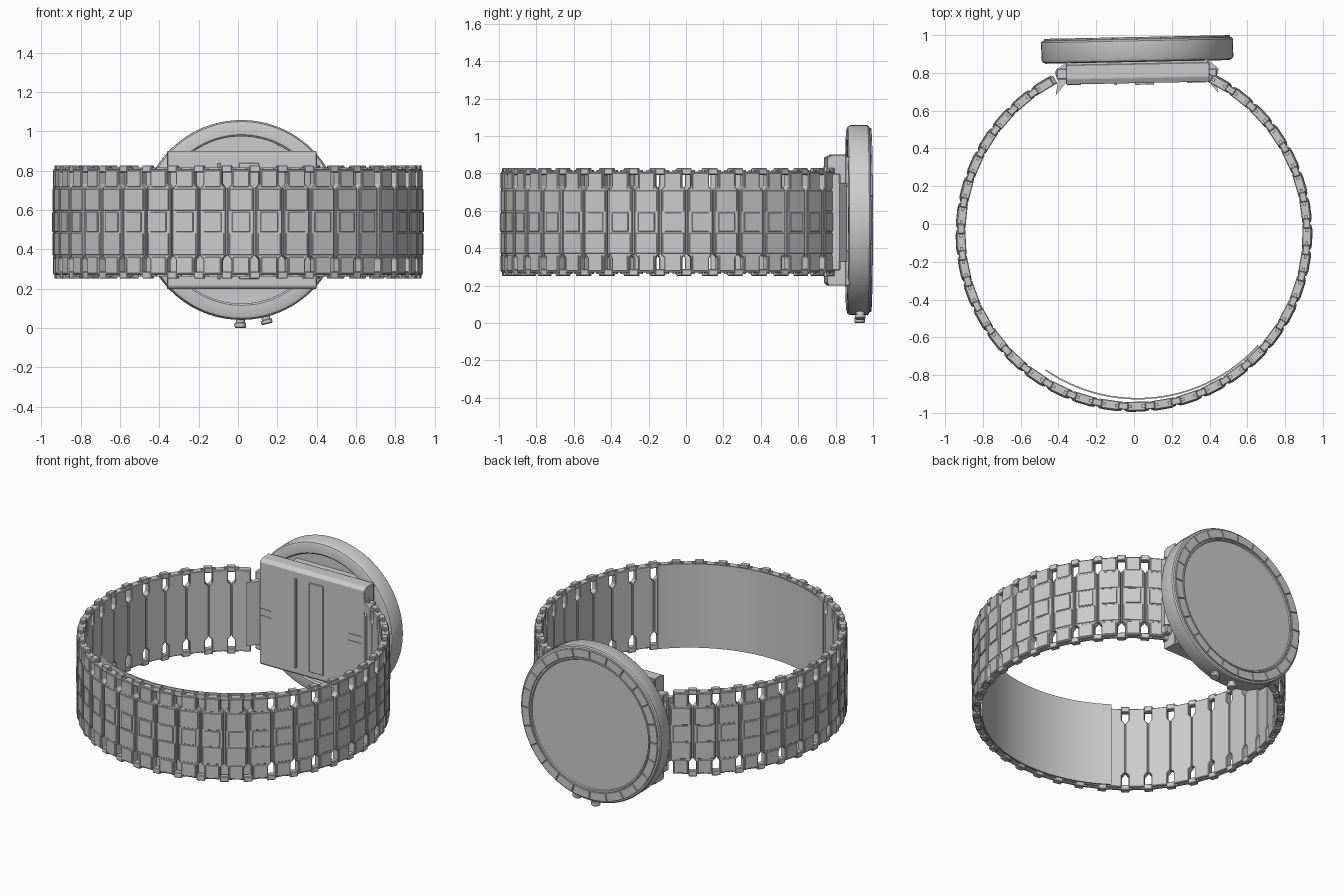
import bpy, bmesh, math
from mathutils import Matrix, Vector

if "Cube" in bpy.data.objects:
    bpy.data.objects.remove(bpy.data.objects["Cube"])

BAND_Y, MID_Z = -0.05, 0.54
col = bpy.context.collection


def add_prism(bm, pts, vec, bevel=0.0):
    """Extrude a closed 3D outline along vec, optionally with small bevels."""
    part = bmesh.new()
    face = part.faces.new([part.verts.new(p) for p in pts])
    ext = bmesh.ops.extrude_face_region(part, geom=[face], use_keep_orig=True)
    moved = [g for g in ext["geom"] if isinstance(g, bmesh.types.BMVert)]
    bmesh.ops.translate(part, verts=moved, vec=vec)
    bmesh.ops.recalc_face_normals(part, faces=part.faces[:])
    if bevel:
        bmesh.ops.bevel(part, geom=part.edges[:], offset=bevel, segments=1,
                        affect='EDGES', profile=0.5)
    tmp = bpy.data.meshes.new("tmp")
    part.to_mesh(tmp)
    part.free()
    bm.from_mesh(tmp)
    bpy.data.meshes.remove(tmp)


def add_box(bm, x, y, z, bevel=0.0):
    pts = [(x[0], y[0], z[0]), (x[0], y[1], z[0]), (x[0], y[1], z[1]), (x[0], y[0], z[1])]
    add_prism(bm, pts, (x[1] - x[0], 0, 0), bevel)


def to_mesh(bm, name):
    me = bpy.data.meshes.new(name)
    bm.to_mesh(me)
    bm.free()
    return me


def place(me, name, matrix=Matrix()):
    ob = bpy.data.objects.new(name, me)
    ob.matrix_world = matrix
    col.objects.link(ob)
    return ob


def smooth(ob, angle=30):
    bpy.ops.object.select_all(action='DESELECT')
    ob.select_set(True)
    bpy.context.view_layer.objects.active = ob
    bpy.ops.object.shade_smooth_by_angle(angle=math.radians(angle))


def lathe(profile, name, matrix, steps=96):
    """Spin (radius, height) points about the local z axis."""
    bm = bmesh.new()
    vs = [bm.verts.new((r, 0, h)) for r, h in profile]
    es = [bm.edges.new(p) for p in zip(vs, vs[1:])]
    bmesh.ops.spin(bm, geom=vs + es, cent=(0, 0, 0), axis=(0, 0, 1),
                   angle=math.tau, steps=steps, use_duplicate=False)
    bmesh.ops.remove_doubles(bm, verts=bm.verts[:], dist=1e-5)
    bmesh.ops.recalc_face_normals(bm, faces=bm.faces[:])
    ob = place(to_mesh(bm, name), name, matrix)
    smooth(ob)
    return ob


# Bracelet link: wide waist, narrow ends, raised panels (x is radial)
bm = bmesh.new()
half = [(-0.048, -0.27), (0.048, -0.27), (0.048, -0.19), (0.068, -0.17)]
outline = half + [(-y, -z) for y, z in half] + [(-0.068, -0.17), (-0.048, -0.19)]
outline = [(0.048, -0.27), (0.048, -0.19), (0.067, -0.17), (0.067, 0.17), (0.048, 0.19), (0.048, 0.27)]
outline += [(-y, z) for y, z in reversed(outline)]
add_prism(bm, [(0.891, y, z) for y, z in outline], (0.047, 0, 0), 0.004)
add_box(bm, (0.93, 0.944), (-0.045, 0.045), (-0.05, 0.05), 0.002)
for s in (-1, 1):
    add_box(bm, (0.93, 0.942), (-0.058, 0.058), sorted((s * 0.058, s * 0.168)), 0.002)
    add_box(bm, (0.93, 0.941), (-0.04, 0.04), sorted((s * 0.178, s * 0.262)), 0.002)
link = to_mesh(bm, "bracelet_link")

# Connector between neighbouring links: end tabs, caps and a thin middle hinge
bm = bmesh.new()
for s in (-1, 1):
    add_box(bm, (0.897, 0.934), (-0.026, 0.026), sorted((s * 0.252, s * 0.288)), 0.004)
    add_box(bm, (0.907, 0.922), (-0.045, 0.045), sorted((s * 0.255, s * 0.278)))
add_box(bm, (0.902, 0.925), (-0.02, 0.02), (-0.17, 0.17))
connector = to_mesh(bm, "link_connector")

PITCH, COUNT = 8.8, 35
for i in range(COUNT):
    a = 60.5 - PITCH * i
    for me, ang in ((link, a), (connector, a + PITCH / 2)):
        m = Matrix.Translation((0, BAND_Y, MID_Z)) @ Matrix.Rotation(math.radians(ang), 4, 'Z')
        place(me, f"{me.name}_{i + 1:02d}", m)

# Clasp: thin smooth strip inside the bracelet, its free end lifting inward
bm = bmesh.new()
outer, inner, N = [], [], 26
for k in range(N + 1):
    t = k / N
    a = math.radians(-42 - 81 * t)
    r = 0.889 - 0.024 * t ** 1.6
    d = Vector((math.cos(a), math.sin(a), 0))
    outer.append(d * r)
    inner.append(d * (r - 0.008))
add_prism(bm, [p + Vector((0, BAND_Y, 0.262)) for p in outer + inner[::-1]], (0, 0, 0.556))
smooth(place(to_mesh(bm, "clasp_strip"), "clasp_strip"))

# Mounting block under the case, slightly turned with it
CENTRE = Vector((0.017, 0.924, 0.55))
tilt = Matrix.Translation(CENTRE) @ Matrix.Rotation(math.radians(1.15), 4, 'Z')
bm = bmesh.new()
side = [(-0.178, -0.335), (-0.165, -0.35), (-0.075, -0.35), (-0.075, 0.35), (-0.150, 0.35), (-0.178, 0.335)]
add_prism(bm, [(-0.38, y, z) for y, z in side], (0.76, 0, 0), 0.003)
add_box(bm, (-0.33, 0.33), (-0.13, 0.03), (-0.26, 0.26))
for z in ((0.18, 0.34), (-0.35, -0.16)):
    add_box(bm, (-0.375, 0.375), (-0.13, -0.055), z, 0.004)
    add_box(bm, (-0.24, 0.24), (-0.1, 0.03), (z[0] + 0.02, z[1] - 0.02))
place(to_mesh(bm, "mounting_block"), "mounting_block", tilt)

# Raised details on the wrist side of the block
bm = bmesh.new()
add_box(bm, (-0.015, 0.085), (-0.187, -0.15), (-0.30, 0.29), 0.002)
add_box(bm, (-0.125, -0.11), (-0.187, -0.15), (-0.30, 0.29), 0.002)
for x in ((-0.375, -0.30), (0.26, 0.36)):
    for z in (-0.025, 0.02):
        add_box(bm, x, (-0.182, -0.15), (z, z + 0.008))
place(to_mesh(bm, "block_ribs"), "block_ribs", tilt)

# End pieces joining the bracelet to the block
bm = bmesh.new()
fin = [(0.385, 0.77), (0.445, 0.695), (0.432, 0.77), (0.45, 0.82), (0.405, 0.86), (0.385, 0.86)]
for s, shift in ((1, 0.0), (-1, 0.03)):
    add_prism(bm, [(s * (x - shift), y - (0 if s > 0 else 0.015), 0.33) for x, y in fin], (0, 0, 0.42))
    add_box(bm, sorted((s * (0.37 - shift), s * (0.44 - shift))), (0.765, 0.825), (0.28, 0.80), 0.006)
place(to_mesh(bm, "end_pieces"), "end_pieces")

# Round case, hollow at the back, with a rim and flat dial glass at the front
axis = tilt @ Matrix.Rotation(math.radians(-90), 4, 'X')
lathe([(0, 0.015), (0.425, 0.015), (0.425, -0.058), (0.434, -0.066), (0.485, -0.066),
       (0.500, -0.060), (0.508, -0.046), (0.508, 0.046), (0.502, 0.054), (0.488, 0.058),
       (0.434, 0.058), (0.432, 0.064), (0.424, 0.064), (0.420, 0.057), (0, 0.057)], "case", axis)

# Bezel: ring of slightly raised plates with thin gaps
bm = bmesh.new()
SEGS = 24
for i in range(SEGS):
    a0, a1 = (math.tau * (i + f) / SEGS for f in (0.015, 0.985))
    angs = [a0 + (a1 - a0) * k / 4 for k in range(5)]
    ring = [(0.437, a) for a in angs] + [(0.492, a) for a in reversed(angs)]
    add_prism(bm, [(r * math.cos(a), r * math.sin(a), 0.05) for r, a in ring], (0, 0, 0.016), 0.002)
place(to_mesh(bm, "bezel_plates"), "bezel_plates", axis)

# Two push buttons on the lower edge of the case
for name, ang, tip in (("button_centre", -90.5, 0.55), ("button_side", -76, 0.545)):
    a = math.radians(ang)
    d = tilt.to_3x3() @ Vector((math.cos(a), 0, math.sin(a)))
    m = Matrix.Translation(CENTRE + Vector((0, 0.005, 0))) @ d.to_track_quat('Z', 'Y').to_matrix().to_4x4()
    lathe([(0, 0.49), (0.022, 0.49), (0.022, 0.522), (0.029, 0.524), (0.029, tip - 0.005),
           (0.024, tip), (0, tip)], name, m, 24)
